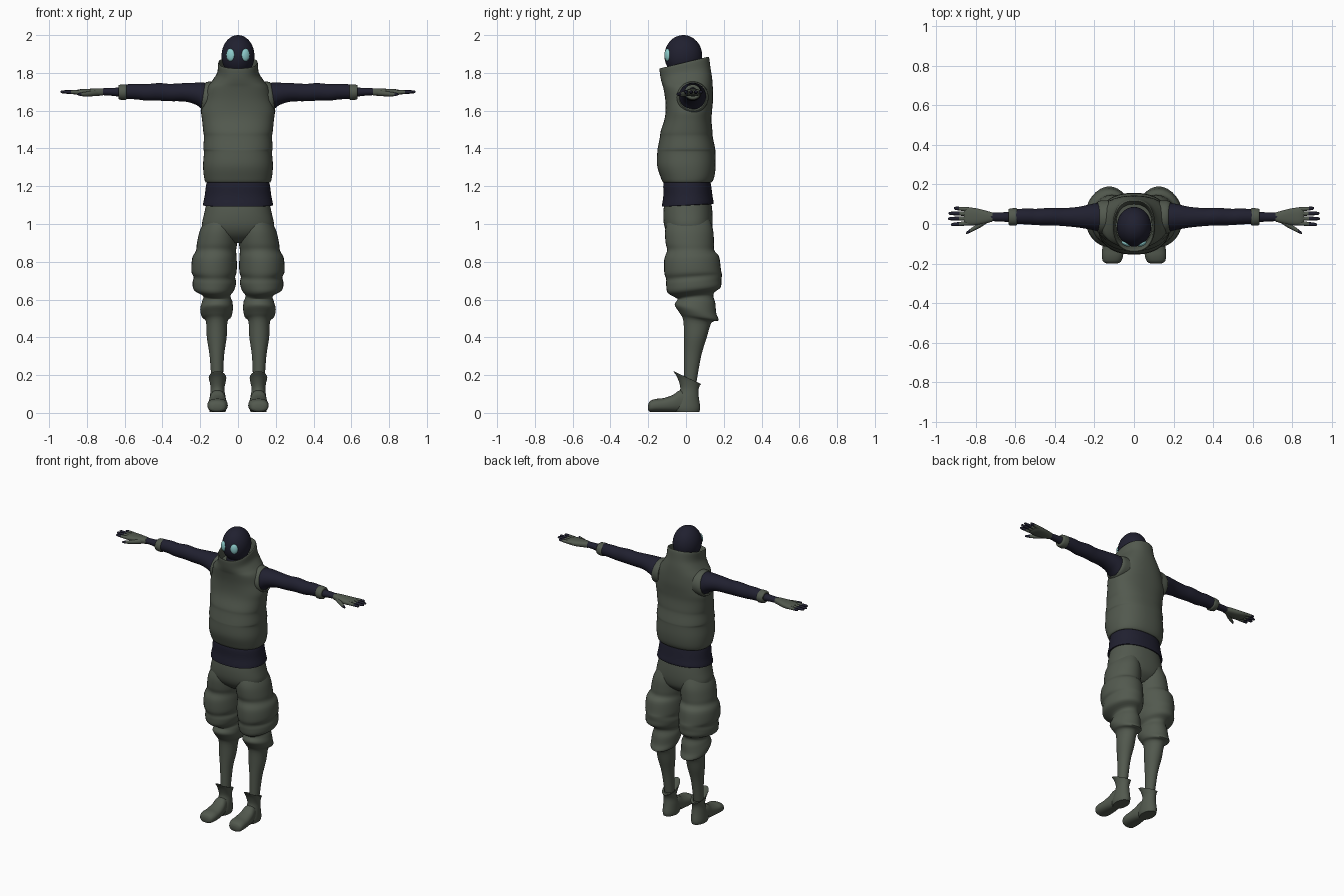
import bpy, bmesh, math
from mathutils import Vector

default_cube = bpy.data.objects.get("Cube")
if default_cube:
    bpy.data.objects.remove(default_cube, do_unlink=True)

CM = 0.01  # all part sizes below are in hundredths of a unit
AXES = {"x": (1, 2, 0), "y": (0, 2, 1), "z": (0, 1, 2)}


def make_material(name, rgb):
    mat = bpy.data.materials.new(name)
    mat.use_nodes = True
    mat.diffuse_color = (*rgb, 1)
    mat.node_tree.nodes["Principled BSDF"].inputs["Base Color"].default_value = (*rgb, 1)
    return mat


olive = make_material("olive_cloth", (0.085, 0.1, 0.077))
navy = make_material("dark_navy_cloth", (0.0145, 0.0145, 0.029))
cyan = make_material("pale_cyan_lens", (0.27, 0.61, 0.61))


def finish(bm, name, *mats, rule=None):
    """Turn a bmesh into a smooth object; rule picks a material per face."""
    bmesh.ops.recalc_face_normals(bm, faces=bm.faces)
    if rule:
        for face in bm.faces:
            face.material_index = rule(face.calc_center_median())
    mesh = bpy.data.meshes.new(name)
    bm.to_mesh(mesh)
    bm.free()
    for mat in mats:
        mesh.materials.append(mat)
    obj = bpy.data.objects.new(name, mesh)
    bpy.context.collection.objects.link(obj)
    bpy.ops.object.select_all(action="DESELECT")
    obj.select_set(True)
    bpy.context.view_layer.objects.active = obj
    bpy.ops.object.shade_smooth_by_angle(angle=math.radians(50))
    return obj


def spline(a, b, c, d, t):
    """Catmull-Rom blend between b and c."""
    return b + 0.5 * t * (c - a + t * (2 * a - 5 * b + 4 * c - d + t * (3 * (b - c) + d - a)))


def loft(name, axis, rows, *mats, side=1, power=2, sides=32, steps=4, rule=None):
    """Skin rounded sections; each row is (position, u0, u1, v0, v1[, tilt])."""
    rows = [Vector((tuple(r) + (0,))[:6]) for r in rows]
    padded = [rows[0]] + rows + [rows[-1]]
    sections = [spline(*padded[i:i + 4], k / steps)
                for i in range(len(rows) - 1) for k in range(steps)] + [rows[-1]]
    iu, iv, it = AXES[axis]
    bm = bmesh.new()
    rings = []
    for pos, u0, u1, v0, v1, tilt in sections:
        ring = []
        for j in range(sides):
            angle = math.tau * j / sides
            cu, cv = [math.copysign(abs(w) ** (2 / power), w)
                      for w in (math.cos(angle), math.sin(angle))]
            p = [0, 0, 0]
            p[iu] = (u0 + u1) / 2 + cu * (u1 - u0) / 2
            p[iv] = (v0 + v1) / 2 + cv * (v1 - v0) / 2
            p[it] = pos + tilt * cv * (v1 - v0) / 2
            ring.append(bm.verts.new((p[0] * side * CM, p[1] * CM, max(p[2], 0) * CM)))
        rings.append(ring)
    for low, high in zip(rings, rings[1:]):
        for j in range(sides):
            n = (j + 1) % sides
            bm.faces.new((low[j], low[n], high[n], high[j]))
    bm.faces.new(rings[0])
    bm.faces.new(rings[-1])
    return finish(bm, name, *mats, rule=rule)


def centred(rows):
    """Rows given with a half width become rows symmetric about x = 0."""
    return [(r[0], -r[1], r[1], *r[2:]) for r in rows]


def ellipsoid(name, centre, radii, mat, turn=0):
    bm = bmesh.new()
    bmesh.ops.create_uvsphere(bm, u_segments=40, v_segments=24, radius=1)
    for v in bm.verts:
        v.co = Vector(a * b * CM for a, b in zip(v.co, radii))
    obj = finish(bm, name, mat)
    obj.location = Vector(centre) * CM
    obj.rotation_euler.z = math.radians(turn)


# Head and neck inside the hood-like collar
ellipsoid("head", (0, -1.4, 189), (8.7, 10, 11), navy)
loft("neck", "z", centred([(170, 7, -6, 8), (178, 6.5, -8, 7), (186, 6.5, -7, 6)]), navy)

# Puffy vest with a tilted open collar, folded inwards at the rim
loft("vest", "z", centred([
    (123, 15, -10, 12), (122, 17, -12, 13.5), (125, 18, -13.5, 15),
    (131, 18.5, -15.3, 15.7), (138, 18, -15.2, 15.5), (140, 18.4, -15, 15.4),
    (146, 18, -13.8, 14.2), (149, 18.4, -13.4, 14), (155, 19, -11.5, 13.5),
    (160, 19.5, -10.8, 13.8), (166, 18, -11, 14.3), (172, 16.5, -12, 14.2),
    (176, 13.5, -12.8, 13.8, .1), (180, 11, -13.5, 13, .18),
    (185, 10.5, -14, 12.2, .23), (184.5, 9.6, -13, 11.2, .23),
    (178, 9, -11, 10, .1)]), olive, power=2.35, sides=48)

# Sash around the waist, its lower edge slightly flared
loft("waist_sash", "z", centred([
    (124, 15.5, -11, 12.5), (121, 16.8, -12, 13.2), (115, 17.6, -12, 14),
    (110, 18.5, -12.7, 14.6, .06), (111, 16.5, -11, 13)]), navy, power=2.2, sides=48)

# Seat of the trousers
loft("trouser_seat", "z", centred([
    (114, 16, -11, 13), (106, 17.8, -12, 14), (99, 19, -11.5, 14),
    (94, 16, -9, 12.5), (90, 7, -4, 8)]), olive, power=2.3, sides=48)

for side, label in ((1, "left"), (-1, "right")):
    # Eye lens
    ellipsoid(label + "_eye", (4 * side, -9.9, 189.5), (2.4, 1.3, 3.3), cyan, 25 * side)

    # Baggy trouser leg gathered in folds over a slim shin
    loft(label + "_trouser_leg", "z", [
        (104, 2, 16, -9, 12), (97, .5, 20, -11, 14.3), (90, .5, 21.7, -10.8, 14.8),
        (86, 1, 22.2, -10, 15), (82, .7, 24.2, -11.5, 17.5, .05),
        (75, .7, 24.7, -11.5, 18.5, .05), (72, 1.5, 23.5, -10.5, 19, .08),
        (69, 1, 24, -10.5, 18.7, .08), (65, 2, 23.3, -9.7, 18.3, .1),
        (62, 4, 18.5, -5.5, 14.5, .1), (59, 3, 19, -4.5, 15.5, -.1),
        (55, 2.7, 20, -6, 16, -.2), (51, 3.5, 19.2, -3.5, 17.2, -.2),
        (48.5, 5.5, 17, -1.5, 13.5, -.1), (40, 6, 16.5, -1, 11),
        (30, 7.4, 15, -1, 8), (16, 8, 14, -1, 5.5)], olive, side=side)

    # Boot: slanted cuff and ankle, then the foot
    loft(label + "_boot_shaft", "z", [
        (15, 8, 14, -1, 5.5), (18, 7, 14.8, -5.5, 7, -.45),
        (18.6, 6.2, 15.5, -6.6, 8, -.45), (16.5, 6.5, 15, -4.5, 7.3, -.35),
        (12.5, 7.2, 14.5, -3, 6.6, -.1), (8, 6.5, 15, -5, 6.8),
        (3, 6.2, 15.4, -7, 7.5), (.5, 6.6, 15, -6, 7)], olive, side=side)
    loft(label + "_boot_foot", "y", [
        (-20, 8.5, 13.5, 1.5, 4.5), (-19, 6.6, 15.6, .6, 6.3),
        (-16, 5.5, 16.2, .5, 7.4), (-12, 5.5, 16, .5, 7.8),
        (-7, 6, 15.5, .5, 9.5), (-3, 6.7, 15, .5, 12), (3, 7.5, 14, .5, 11)],
        olive, side=side, power=2.4)

    # Armhole hem, sleeve, cuff and wrist
    loft(label + "_armhole_hem", "x", [
        (13, -5, 12, 159, 175.5), (17, -4.8, 11.8, 158.8, 175.3, -.12),
        (18.6, -3.8, 10.8, 159.8, 174.6, -.16), (17, -3, 10, 161, 174, -.16)],
        olive, side=side)
    loft(label + "_sleeve", "x", [
        (13, -3, 10, 161, 174), (18, -3.6, 10.6, 160.3, 174.8),
        (22, -2.8, 10, 163, 174.8), (28, -1.8, 8.7, 164.8, 174.6),
        (36, -1, 8, 165, 174.2), (42, -.7, 8.2, 165.3, 174.6),
        (49, -.6, 7.7, 165.4, 174), (54, -.2, 7.8, 166, 174.2),
        (61, 0, 7.5, 166.2, 173.8)], navy, side=side)
    loft(label + "_cuff", "x", [
        (59, .5, 7, 167, 173), (59.5, -.8, 8, 165.6, 173.9),
        (63, -.6, 7.7, 166, 173.6), (63.3, .8, 6.6, 167.5, 172.5)], olive, side=side)
    loft(label + "_wrist", "x", [
        (61, .8, 6.4, 167.2, 172.3), (68, 1.3, 5.8, 168, 172),
        (75, 1.5, 5.7, 168.3, 171.7)], navy, side=side)

    # Fingerless glove: olive palm and knuckles, dark fingertips
    loft(label + "_palm", "x", [
        (71.5, 1.2, 5.8, 168, 171.8), (75, .3, 6.8, 167.8, 171.8),
        (80, -.6, 8, 167.6, 171.5), (84, -.5, 8.3, 168, 171.3),
        (86, .5, 7.5, 168.8, 170.6)], olive, side=side, power=2.5)
    fingers = ((0.5, -0.3, 92.5), (2.8, 2.7, 94), (5.1, 5.4, 93.8), (7.2, 8, 91))
    for number, (root, tip, reach) in enumerate(fingers, 1):
        rows = []
        for t, r in ((0, 1.15), (.35, 1.1), (.7, .95), (.93, .75), (1, .25)):
            y, z = root + (tip - root) * t, 169.6 + .4 * t
            rows.append((82 + (reach - 82) * t, y - r, y + r, z - r, z + r))
        loft(f"{label}_finger_{number}", "x", rows, olive, navy, side=side, sides=12,
             rule=lambda c: int(abs(c.x) > 0.885))
    loft(label + "_thumb", "x", [
        (74, 0.6, 4, 167.8, 171), (78, -2, 1, 167.6, 170.4),
        (82, -4, -1.9, 167.6, 169.8), (84.3, -5, -3.7, 168, 169.4),
        (84.8, -5, -4.4, 168.4, 169)], olive, navy, side=side, sides=12,
        rule=lambda c: int(abs(c.x) > 0.825))
